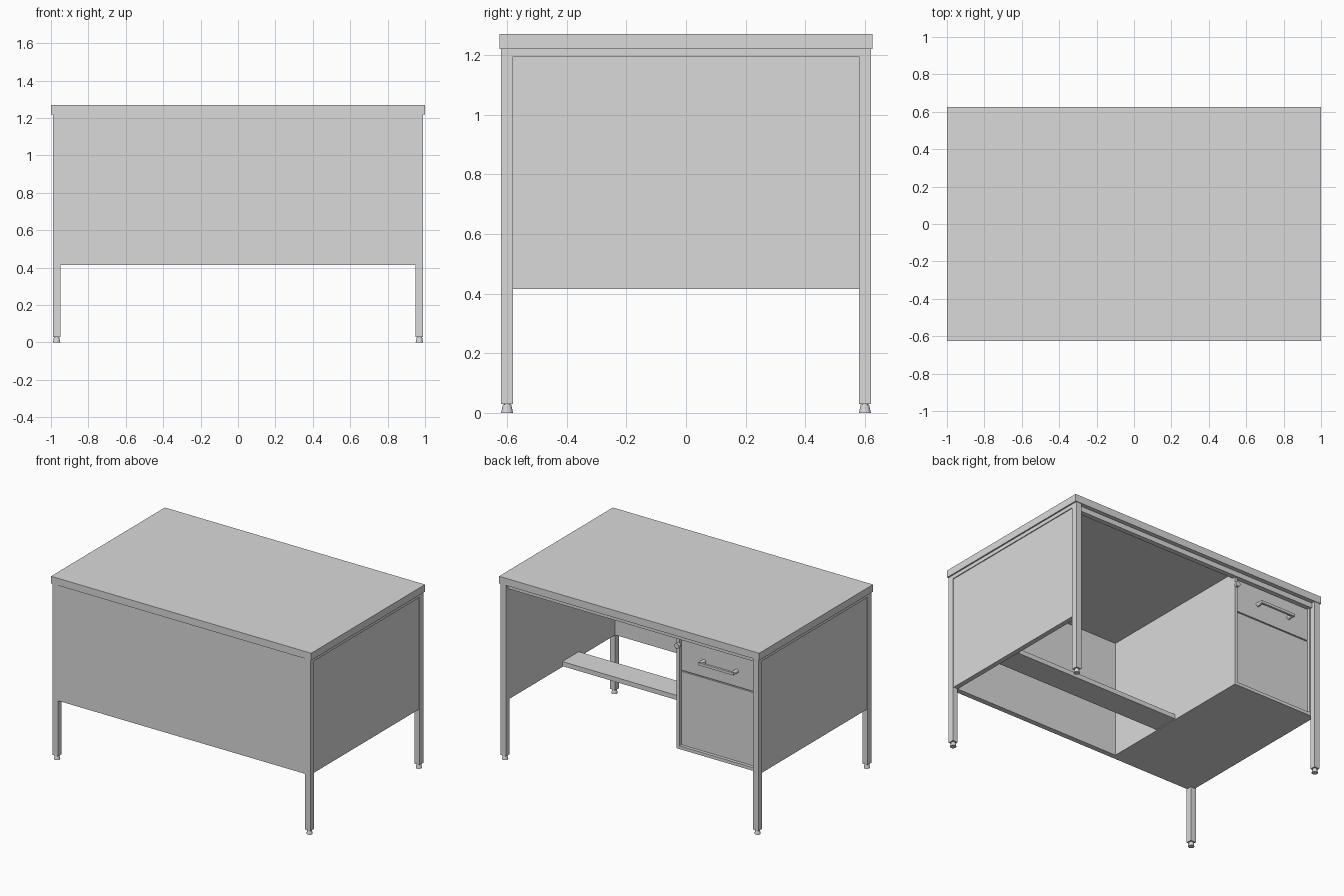
import bpy
import bmesh
from mathutils import Matrix, Vector

if "Cube" in bpy.data.objects:
    bpy.data.objects.remove(bpy.data.objects["Cube"], do_unlink=True)

GREY = (0.7, 0.7, 0.7, 1)
grey = bpy.data.materials.new("light_grey")
grey.use_nodes = True
grey.diffuse_color = GREY
grey.node_tree.nodes["Principled BSDF"].inputs["Base Color"].default_value = GREY


def finish(name, bm):
    mesh = bpy.data.meshes.new(name)
    bm.to_mesh(mesh)
    bm.free()
    mesh.materials.append(grey)
    ob = bpy.data.objects.new(name, mesh)
    bpy.context.collection.objects.link(ob)
    return ob


def box(name, x, y, z):
    """Box from (min, max) pairs on each axis."""
    bm = bmesh.new()
    spans = [sorted(s) for s in (x, y, z)]
    size = [b - a for a, b in spans]
    centre = Vector([(a + b) / 2 for a, b in spans])
    bmesh.ops.create_cube(bm, size=1, matrix=Matrix.Translation(centre) @ Matrix.Diagonal((*size, 1)))
    return finish(name, bm)


def cone(name, centre, r1, r2, depth, turn=None):
    bm = bmesh.new()
    matrix = Matrix.Translation(centre) @ (turn or Matrix())
    bmesh.ops.create_cone(bm, cap_ends=True, segments=20, radius1=r1, radius2=r2, depth=depth, matrix=matrix)
    ob = finish(name, bm)
    bpy.ops.object.select_all(action="DESELECT")
    ob.select_set(True)
    bpy.context.view_layer.objects.active = ob
    bpy.ops.object.shade_smooth_by_angle()
    return ob


LOW, UNDER, TOP = 0.415, 1.22, 1.27      # panel bottom, underside and top of the desk
OX, OY, LEG = 0.99, 0.62, 0.04           # outer leg faces and leg width
IX, IY = OX - LEG, OY - LEG

# Desk top
box("desk_top", (-1, 1), (-0.625, 0.625), (UNDER, TOP))

# Legs with flared levelling feet
for sx, side in ((1, "left"), (-1, "right")):
    for sy, end in ((-1, "front"), (1, "back")):
        tag = f"{end}_{side}"
        box(f"{tag}_leg", (sx * IX, sx * OX), (sy * IY, sy * OY), (0.03, UNDER))
        x, y = sx * (OX - LEG / 2), sy * (OY - LEG / 2)
        cone(f"{tag}_foot", (x, y, 0.014), 0.02, 0.014, 0.028)
        cone(f"{tag}_foot_stem", (x, y, 0.025), 0.01, 0.01, 0.02)

    # Side panel, set in slightly below a top rail
    box(f"{side}_panel", (sx * IX, sx * (OX - 0.006)), (-IY, IY), (LOW, 1.2))
    box(f"{side}_rail", (sx * IX, sx * OX), (-IY, IY), (1.195, UNDER))

# Front panel and rail over the knee space
box("front_panel", (-IX, IX), (-OY + 0.003, -IY), (LOW, UNDER))
box("back_rail", (-IX, IX), (IY - 0.02, IY + 0.015), (1.185, UNDER))

# Drawer cabinet with a raised rim
PX, RIM = -0.335, 0.022
FACE = IY - 0.015
box("cabinet_body", (-IX, PX), (-IY, FACE - 0.008), (LOW, UNDER))
box("cabinet_inner_post", (PX - RIM, PX), (FACE - 0.01, IY), (LOW, UNDER))
box("cabinet_outer_post", (-IX, -IX + 0.008), (FACE - 0.01, IY), (LOW, UNDER))
box("cabinet_bottom_rim", (-IX, PX), (FACE - 0.01, IY), (LOW, LOW + RIM))

# Drawer fronts
DX = (-IX + 0.01, PX - RIM - 0.004)
box("upper_drawer", DX, (FACE - 0.02, FACE), (0.959, 1.183))
box("lower_drawer", DX, (FACE - 0.02, FACE), (LOW + RIM + 0.004, 0.951))

# Drawer handle
HZ, HX = 1.066, (-0.785, -0.535)
box("handle_bar", (HX[0] - 0.01, HX[1] + 0.01), (0.6, 0.616), (HZ - 0.009, HZ + 0.009))
sideways = Matrix.Rotation(-1.5708, 4, "X")
for x, side in zip(HX, ("right", "left")):
    cone(f"{side}_handle_post", (x, 0.585, HZ), 0.014, 0.012, 0.05, sideways)

# Lock
cone("lock", (PX - 0.012, IY + 0.008, 1.135), 0.018, 0.018, 0.022, sideways)

# Foot rest between the cabinet and the left panel
box("foot_rest", (PX, IX), (-0.18, 0.0), (0.42, 0.452))
